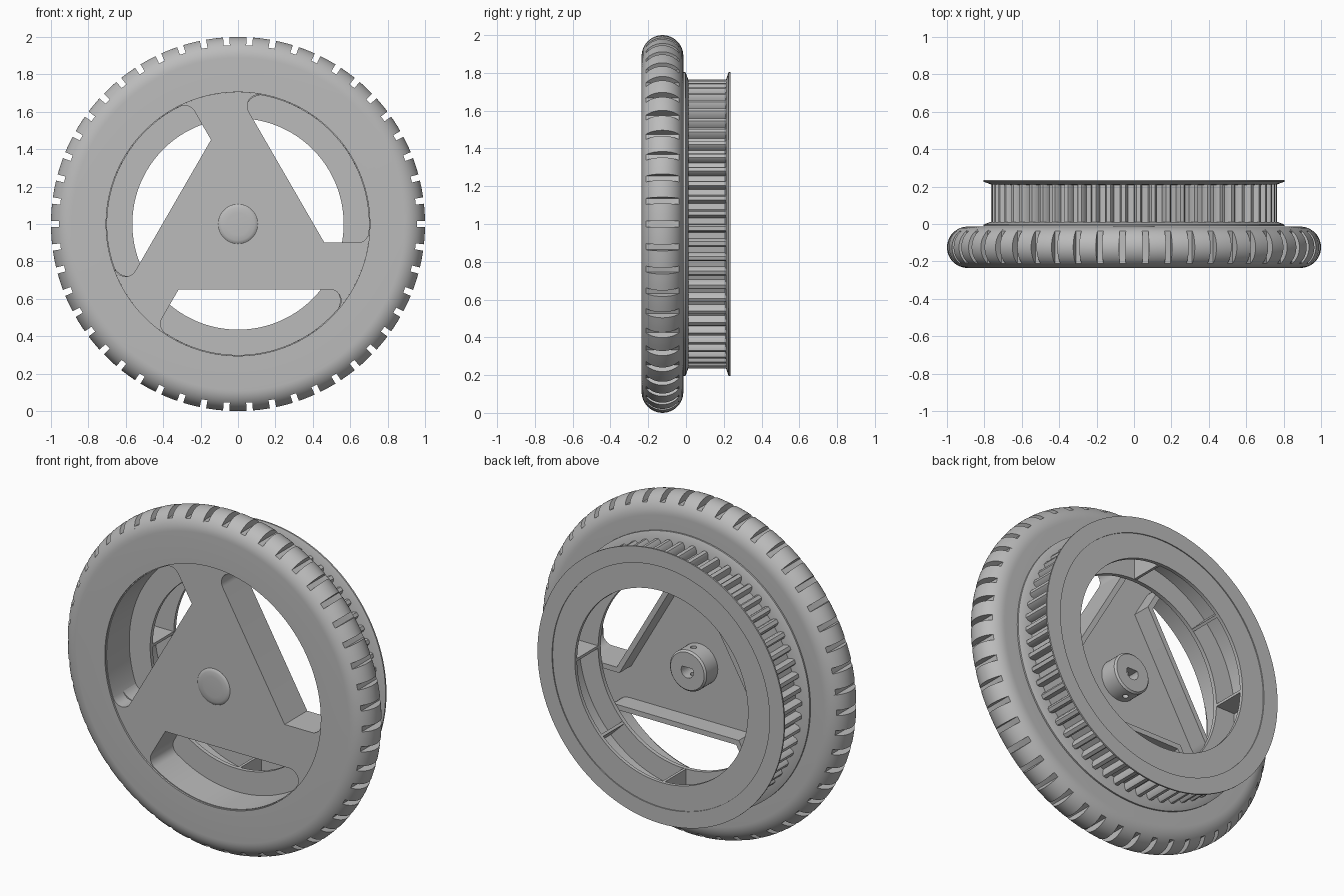
import bpy, bmesh, math
from math import sin, cos, pi, radians, sqrt, atan2
from mathutils import Matrix, Vector

cube = bpy.data.objects.get("Cube")
if cube:
    bpy.data.objects.remove(cube, do_unlink=True)

grey = bpy.data.materials.new("plain_grey")
grey.use_nodes = True
grey.diffuse_color = (0.5, 0.5, 0.5, 1)
grey.node_tree.nodes["Principled BSDF"].inputs["Base Color"].default_value = (0.5, 0.5, 0.5, 1)


def finish(name, bm, smooth=True):
    """Clean the mesh, make the object, shade it."""
    bmesh.ops.remove_doubles(bm, verts=bm.verts, dist=1e-5)
    bmesh.ops.dissolve_degenerate(bm, edges=bm.edges, dist=1e-5)
    bmesh.ops.recalc_face_normals(bm, faces=bm.faces)
    mesh = bpy.data.meshes.new(name)
    bm.to_mesh(mesh)
    bm.free()
    mesh.materials.append(grey)
    ob = bpy.data.objects.new(name, mesh)
    bpy.context.collection.objects.link(ob)
    if smooth:
        shade(ob)
    return ob


def activate(ob):
    bpy.ops.object.select_all(action='DESELECT')
    ob.select_set(True)
    bpy.context.view_layer.objects.active = ob


def shade(ob):
    activate(ob)
    bpy.ops.object.shade_smooth_by_angle(angle=radians(30))


def point(r, a, y):
    return Vector((r * cos(a), y, 1 + r * sin(a)))


def sweep(name, stations):
    """Join closed (radius, y) profiles placed at angles around the axle."""
    bm = bmesh.new()
    rings = [[bm.verts.new(point(r, a, y)) for r, y in prof] for a, prof in stations]
    for i, ring in enumerate(rings):
        nxt = rings[(i + 1) % len(rings)]
        for j in range(len(ring)):
            k = (j + 1) % len(ring)
            bm.faces.new((ring[j], ring[k], nxt[k], nxt[j]))
    return finish(name, bm)


def lathe(name, prof, n=96):
    return sweep(name, [(2 * pi * i / n, prof) for i in range(n)])


def prism(name, outline, y0, y1, hole=None):
    """Extrude an (x, z) outline along y, optionally as a ring around a hole."""
    bm = bmesh.new()
    loops = [[bm.verts.new((x, y, 1 + z)) for x, z in line]
             for line in ([outline, hole] if hole else [outline]) for y in (y0, y1)]
    pairs = [(0, 1)]
    if hole:
        pairs = [(0, 1), (1, 3), (3, 2), (2, 0)]
    else:
        for loop in loops:
            bm.faces.new(loop)
    n = len(outline)
    for a, b in pairs:
        for i in range(n):
            k = (i + 1) % n
            bm.faces.new((loops[a][i], loops[a][k], loops[b][k], loops[b][i]))
    return finish(name, bm, smooth=False)


def cut(ob, cutters):
    activate(ob)
    for c in cutters:
        c.hide_render = True
        mod = ob.modifiers.new("cut", 'BOOLEAN')
        mod.operation, mod.solver, mod.object = 'DIFFERENCE', 'EXACT', c
        bpy.ops.object.modifier_apply(modifier=mod.name)
        bpy.data.objects.remove(c, do_unlink=True)
    shade(ob)


def circle(r, n=96):
    return [(r * cos(2 * pi * i / n), r * sin(2 * pi * i / n)) for i in range(n)]


def window(turn, m=0.0):
    """Spoke window outline, grown by m: chord, short side, outer arc, two fillets."""
    chord, side, R, f = 0.35 - m, 0.10 + m, 0.70 + 0.1 * m, 0.06 + m
    n2 = Vector((-sin(pi / 3), 0.5))
    t2 = Vector((-0.5, -sin(pi / 3)))
    ca = Vector((sqrt((R - f) ** 2 - (chord + f) ** 2), -chord - f))
    cb = n2 * (side - f) + t2 * sqrt((R - f) ** 2 - (side - f) ** 2)
    ga, gb = atan2(ca.y, ca.x), atan2(cb.y, cb.x)
    pts = [Vector(((side - n2.y * -chord) / n2.x, -chord))]
    for c, r, a0, a1, n in ((ca, f, pi / 2, ga, 10), (Vector((0, 0)), R, ga, gb, 28),
                            (cb, f, gb, radians(-210), 10)):
        for i in range(n + 1):
            a = a0 + (a1 - a0) * i / n
            p = c + Vector((cos(a), sin(a))) * r
            if (p - pts[-1]).length > 1e-6:
                pts.append(p)
    rot = Matrix.Rotation(turn, 2)
    return [tuple(rot @ p) for p in pts]


# Tyre: rounded tread with cross grooves
FRONT, BACK = -0.235, -0.014
half, mid = (BACK - FRONT) / 2, (BACK + FRONT) / 2
full = [(0.705, FRONT)]
full += [(1 - half + half * cos(t), mid + half * sin(t))
         for t in (radians(-90 + 7.5 * i) for i in range(25))]
full += [(0.705, BACK)]
grooved = [(min(r, 0.9565), y) for r, y in full]
stations = []
GROOVES = 50
pitch, gw = 2 * pi / GROOVES, 0.017
for g in range(GROOVES):
    a = g * pitch
    stations += [(a - gw, full), (a - gw, grooved), (a + gw, grooved), (a + gw, full)]
    stations += [(a + gw + (pitch - 2 * gw) * k / 3, full) for k in (1, 2)]
sweep("tyre", stations)

# Hub plate with three windows, each edged by a rear rail
turns = [2 * pi * i / 3 for i in range(3)]
plate = prism("hub_plate", circle(0.705), -0.225, -0.125)
cut(plate, [prism("window_cutter", window(t), -0.4, 0.1) for t in turns])
for i, t in enumerate(turns):
    shade(prism(f"window_rail_{i + 1}", window(t, 0.03), -0.13, -0.014, window(t)))

# Axle cap on the front
lathe("axle_cap", [(0, FRONT), (0.06, FRONT), (0.088, -0.233), (0.103, -0.228),
                   (0.112, -0.218), (0.112, -0.2), (0, -0.2)], 48)

# Rear boss with a D-shaped bore and a cross hole for the set screw
boss = lathe("axle_boss", [(0, -0.13), (0.12, -0.13), (0.12, -0.022),
                           (0.11, -0.012), (0, -0.012)], 48)
bore = prism("bore_cutter", [(x, min(z, 0.022)) for x, z in circle(0.04, 32)], -0.12, 0.1)
bm = bmesh.new()
bmesh.ops.create_cone(bm, cap_ends=True, segments=20, radius1=0.017, radius2=0.017, depth=0.5,
                      matrix=Matrix.Translation((0, -0.07, 1)))
cut(boss, [bore, finish("screw_cutter", bm, smooth=False)])

# Belt pulley: hollow channel ring with two flared flanges
lathe("pulley_ring", [
    (0.565, -0.012), (0.805, -0.012), (0.805, -0.003), (0.765, 0.012), (0.7, 0.012),
    (0.7, 0.205), (0.765, 0.212), (0.805, 0.226), (0.805, 0.235), (0.71, 0.235),
    (0.71, 0.229), (0.565, 0.229), (0.565, 0.208), (0.69, 0.208), (0.69, 0.012),
    (0.565, 0.012)], 128)

# Belt teeth around the pulley
TEETH = 60
tooth = [(0, 0.725), (0.42, 0.725), (0.46, 0.75), (0.58, 0.765), (0.84, 0.765), (0.96, 0.75)]
sweep("pulley_teeth", [((i + f) * 2 * pi / TEETH,
                        [(0.699, 0.005), (r, 0.005), (r, 0.212), (0.699, 0.212)])
                       for i in range(TEETH) for f, r in tooth])

# Radial stiffeners inside the pulley channel
for i in range(8):
    bm = bmesh.new()
    place = (Matrix.Translation((0, 0.11, 1)) @ Matrix.Rotation(i * pi / 4, 4, 'Y')
             @ Matrix.Translation((0.63, 0, 0)) @ Matrix.Diagonal((0.128, 0.2, 0.016, 1)))
    bmesh.ops.create_cube(bm, size=1, matrix=place)
    finish(f"pulley_stiffener_{i + 1}", bm, smooth=False)
